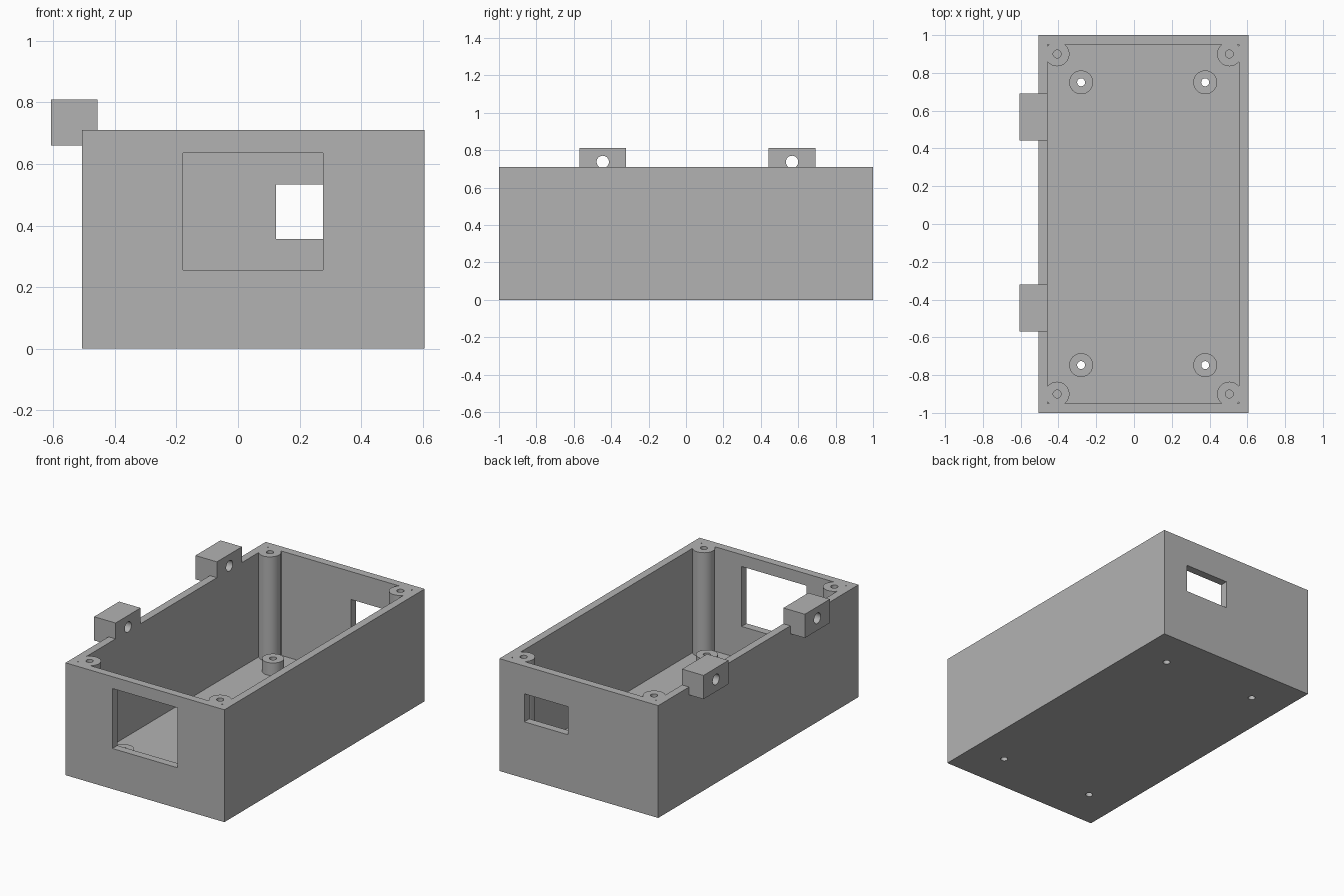
import bpy
from math import pi

if "Cube" in bpy.data.objects:
    bpy.data.objects.remove(bpy.data.objects["Cube"], do_unlink=True)

# Single plastic colour
grey = bpy.data.materials.new("grey_plastic")
grey.use_nodes = True
colour = (0.45, 0.45, 0.45, 1)
grey.diffuse_color = colour
grey.node_tree.nodes["Principled BSDF"].inputs["Base Color"].default_value = colour


def box(name, x, y, z):
    """Box from three (low, high) ranges."""
    centre = [(a + b) / 2 for a, b in (x, y, z)]
    bpy.ops.mesh.primitive_cube_add(size=1, location=centre)
    ob = bpy.context.object
    ob.name = name
    ob.scale = [b - a for a, b in (x, y, z)]
    bpy.ops.object.transform_apply(location=True, scale=True)
    ob.data.materials.append(grey)
    return ob


def rod(name, x, y, low, high, radius):
    """Upright cylinder between two heights."""
    bpy.ops.mesh.primitive_cylinder_add(
        vertices=48, radius=radius, depth=high - low, location=(x, y, (low + high) / 2))
    ob = bpy.context.object
    ob.name = name
    bpy.ops.object.transform_apply(location=True)
    ob.data.materials.append(grey)
    return ob


def combine(target, tool, operation):
    """Boolean the tool into the target, then discard the tool."""
    mod = target.modifiers.new(operation, "BOOLEAN")
    mod.operation = operation
    mod.solver = "EXACT"
    mod.object = tool
    bpy.context.view_layer.objects.active = target
    bpy.ops.object.modifier_apply(modifier=mod.name)
    bpy.data.objects.remove(tool, do_unlink=True)


HEIGHT, FLOOR = 0.71, 0.05
POSTS = [(x, y) for x in (-0.407, 0.505) for y in (-0.9, 0.9)]
STANDOFFS = [(x, y) for x in (-0.28, 0.377) for y in (-0.747, 0.75)]
HINGES = (-0.445, 0.567)

# Outer block with the two hinge lugs on its right edge
case = box("enclosure", (-0.506, 0.605), (-1, 1), (0, HEIGHT))
for y in HINGES:
    lug = box("hinge_lug", (-0.607, -0.4), (y - 0.125, y + 0.125), (0.66, 0.81))
    combine(case, lug, "UNION")

# Cavity, leaving the four corner screw posts standing
cavity = box("cavity", (-0.457, 0.556), (-0.95, 0.95), (FLOOR, 1))
for x, y in POSTS:
    combine(cavity, rod("corner_post", x, y, -0.1, 1.1, 0.065), "DIFFERENCE")
combine(case, cavity, "DIFFERENCE")

# Blind screw holes in the corner posts
for x, y in POSTS:
    combine(case, rod("screw_hole", x, y, 0.35, 0.9, 0.021), "DIFFERENCE")

# Board standoffs with holes through the floor
for x, y in STANDOFFS:
    combine(case, rod("standoff", x, y, 0.02, 0.13, 0.063), "UNION")
    combine(case, rod("standoff_hole", x, y, -0.1, 0.3, 0.021), "DIFFERENCE")

# Large front window and small back window
combine(case, box("front_window", (-0.178, 0.276), (-1.1, -0.92), (0.256, 0.635)), "DIFFERENCE")
combine(case, box("back_window", (0.124, 0.43), (0.92, 1.1), (0.357, 0.534)), "DIFFERENCE")

# Pin holes across the hinge lugs
for y in HINGES:
    pin = rod("pin_hole", 0, 0, -0.2, 0.2, 0.033)
    pin.rotation_euler = (0, pi / 2, 0)
    pin.location = (-0.53, y, 0.737)
    combine(case, pin, "DIFFERENCE")

# Smooth the round posts and holes, keep box edges sharp
bpy.ops.object.select_all(action="DESELECT")
case.select_set(True)
bpy.context.view_layer.objects.active = case
bpy.ops.object.shade_smooth_by_angle(angle=pi / 6)
